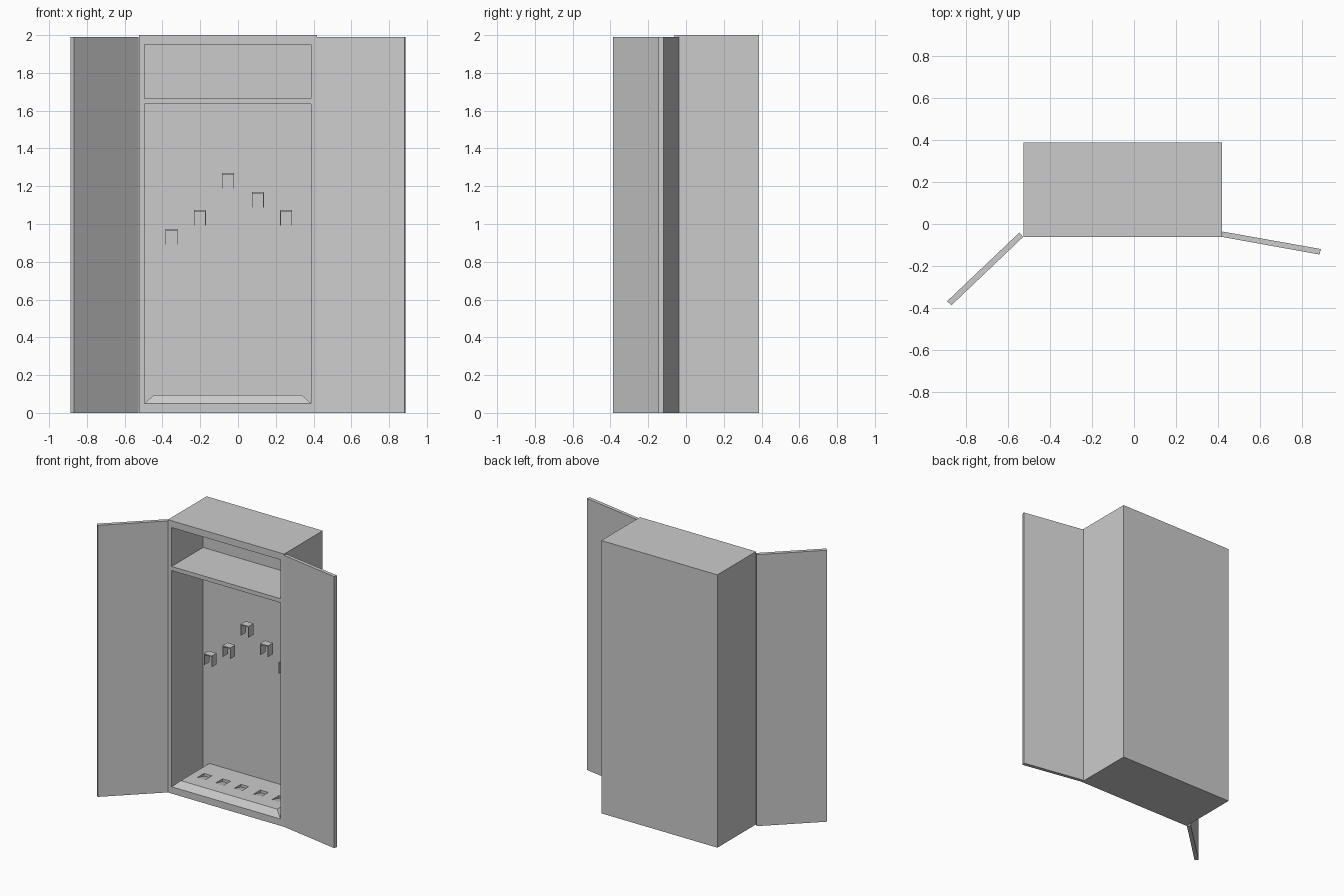
import bpy

if "Cube" in bpy.data.objects:
    bpy.data.objects.remove(bpy.data.objects["Cube"])


def mesh_obj(name, verts, faces):
    me = bpy.data.meshes.new(name)
    me.from_pydata(verts, [], faces)
    me.update()
    ob = bpy.data.objects.new(name, me)
    bpy.context.collection.objects.link(ob)
    return ob


def loft(name, a, b):
    """Solid between two matching loops (a seen clockwise from outside)."""
    n = len(a)
    faces = [tuple(reversed(range(n))), tuple(range(n, 2 * n))]
    faces += [(i, (i + 1) % n, n + (i + 1) % n, n + i) for i in range(n)]
    return mesh_obj(name, a + b, faces)


def slab(name, outline, z0, z1):
    return loft(name, [(x, y, z0) for x, y in outline], [(x, y, z1) for x, y in outline])


def rect(x0, x1, y0, y1):
    return [(x0, y0), (x1, y0), (x1, y1), (x0, y1)]


def cut(target, cutter):
    cutter.hide_render = True
    cutter.hide_viewport = True
    m = target.modifiers.new("cut", 'BOOLEAN')
    m.operation = 'DIFFERENCE'
    m.solver = 'EXACT'
    m.object = cutter


XL, XR, FRONT, BACK = -0.495, 0.387, -0.062, 0.303

# cabinet shell with an upper and a lower compartment
body = slab("cabinet_body", rect(-0.525, 0.417, FRONT, 0.386), 0, 2)
for name, z0, z1 in (("upper_cutter", 1.665, 1.95), ("lower_cutter", 0.05, 1.635)):
    cut(body, slab(name, rect(XL, XR, FRONT - 0.1, BACK), z0, z1))

# raised floor with sloping front and sides
floor = loft("raised_floor",
             [(x, y, 0.05) for x, y in rect(XL, XR, FRONT, BACK)],
             [(x, y, 0.095) for x, y in rect(XL + 0.05, XR - 0.05, FRONT + 0.035, BACK)])

# each rack place: a bracket above and a sloping rest pocket in the floor
for i, (x, top) in enumerate([(-0.352, 0.973), (-0.202, 1.073), (-0.053, 1.27),
                              (0.105, 1.17), (0.255, 1.073)]):
    w, t, lo = 0.032, 0.004, top - 0.082
    prof = [(x - w, lo), (x - w + t, lo), (x - w + t, top - 0.008), (x + w - t, top - 0.008),
            (x + w - t, lo), (x + w, lo), (x + w, top), (x - w, top)]
    loft(f"bracket_{i}", [(px, 0.21, pz) for px, pz in reversed(prof)],
         [(px, 0.153, pz) for px, pz in reversed(prof)]).data.flip_normals()
    pocket = loft(f"pocket_cutter_{i}",
                  [(x - w, 0.075, 0.094), (x + w, 0.075, 0.094),
                   (x + w, 0.155, 0.075), (x - w, 0.155, 0.075)],
                  [(px, py, 0.12) for px, py in rect(x - w, x + w, 0.075, 0.155)])
    cut(floor, pocket)

# open doors
slab("left_door", [(-0.888, -0.367), (-0.867, -0.386), (-0.526, -0.061), (-0.545, -0.041)], 0, 1.99)
slab("right_door", [(0.416, -0.061), (0.881, -0.145), (0.888, -0.119), (0.421, -0.036)], 0, 1.99)

# consistent outward normals
import bmesh
for ob in bpy.context.collection.objects:
    bm = bmesh.new()
    bm.from_mesh(ob.data)
    bmesh.ops.recalc_face_normals(bm, faces=bm.faces)
    bm.to_mesh(ob.data)
    bm.free()
